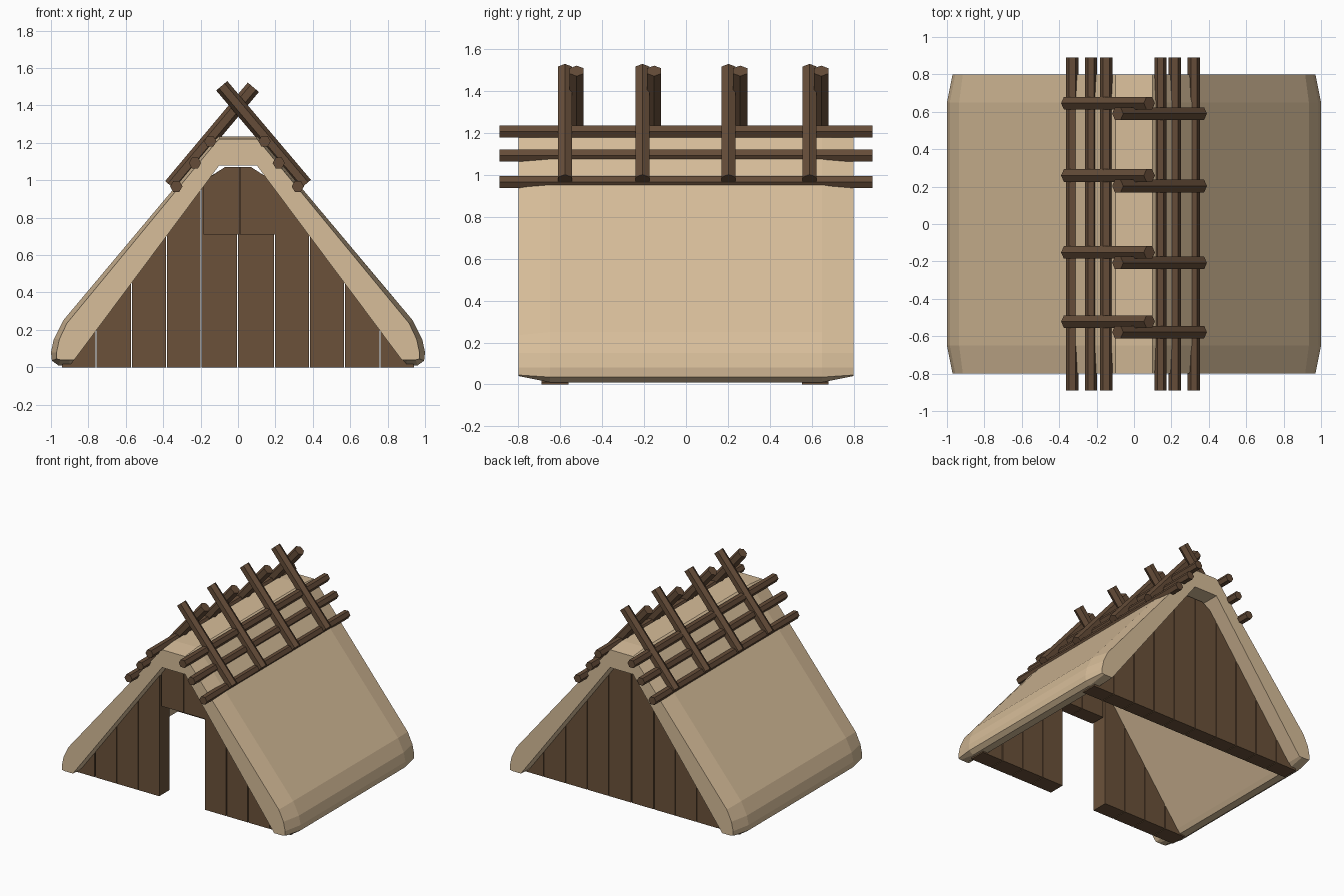
import bpy, bmesh, math
from mathutils import Vector

if "Cube" in bpy.data.objects:
    bpy.data.objects.remove(bpy.data.objects["Cube"])


def material(name, rgb):
    m = bpy.data.materials.new(name)
    m.diffuse_color = (*rgb, 1)
    m.use_nodes = True
    m.node_tree.nodes["Principled BSDF"].inputs["Base Color"].default_value = m.diffuse_color
    return m


THATCH = material("thatch straw", (0.68, 0.51, 0.32))
PLANK = material("plank brown", (0.145, 0.083, 0.042))
POLE = material("pole brown", (0.13, 0.073, 0.040))


def finish(name, bm, mat):
    bmesh.ops.recalc_face_normals(bm, faces=bm.faces)
    me = bpy.data.meshes.new(name)
    bm.to_mesh(me)
    bm.free()
    me.materials.append(mat)
    ob = bpy.data.objects.new(name, me)
    bpy.context.collection.objects.link(ob)
    return ob


def loft(name, sections, mat):
    """Join a row of (y, [(x, z), ...]) outlines into a closed solid."""
    bm = bmesh.new()
    rings = [[bm.verts.new((x, y, z)) for x, z in pts] for y, pts in sections]
    n = len(rings[0])
    for a, b in zip(rings, rings[1:]):
        for i in range(n):
            j = (i + 1) % n
            bm.faces.new((a[i], a[j], b[j], b[i]))
    bm.faces.new(rings[0])
    bm.faces.new(rings[-1])
    return finish(name, bm, mat)


# Thatched roof: hollow arch, slightly fuller in the middle than at its ends
INNER = [(0.875, 0.04), (0.10, 1.08)]
MID = [(0.10, 1.235), (0.125, 1.215), (0.935, 0.25), (0.985, 0.15),
       (1.0, 0.08), (0.995, 0.035), (0.96, 0.01), (0.90, 0.01)]
END = [(0.10, 1.22), (0.12, 1.20), (0.915, 0.235), (0.955, 0.15),
       (0.97, 0.08), (0.97, 0.045), (0.95, 0.04), (0.90, 0.04)]


def arch(half):
    half = half + INNER
    return half + [(-x, z) for x, z in reversed(half)]


loft("thatched_roof", [(-0.80, arch(END)), (-0.65, arch(MID)),
                       (0.65, arch(MID)), (0.80, arch(END))], THATCH)


# Gable planks, cut to the roof slope at the top
def slope(x):
    x = abs(x)
    return max(0.004, min(1.07, 1.07 - 0.636 * (x - 0.07), 1.30 * (0.95 - x)))


def plank(name, x0, x1, y0, y1, z0=0.0):
    xs = [x0] + [x for x in (-0.18, -0.07, 0.07, 0.18) if x0 + 0.005 < x < x1 - 0.005] + [x1]
    pts = [(x0, z0), (x1, z0)] + [(x, slope(x)) for x in reversed(xs)]
    loft(name, [(y0, pts), (y1, pts)], PLANK)


EDGES = [-0.945, -0.76, -0.57, -0.383, -0.198, -0.002, 0.195, 0.383, 0.57, 0.76, 0.945]
for i, (a, b) in enumerate(zip(EDGES, EDGES[1:])):
    a, b = a + 0.003, b - 0.003
    plank(f"back_plank_{i}", a, b, 0.555, 0.68)
    if i not in (4, 5):          # doorway
        plank(f"front_plank_{i}", a, b, -0.69, -0.56)
plank("door_lintel_left", -0.185, 0.008, -0.685, -0.565, 0.71)
plank("door_lintel_right", 0.012, 0.197, -0.685, -0.565, 0.71)


# Six-sided poles
def pole(name, p, q, r, side):
    p, q, side = Vector(p), Vector(q), Vector(side).normalized()
    other = (q - p).normalized().cross(side)
    bm = bmesh.new()
    rings = [[bm.verts.new(c + r * (math.cos(k * math.pi / 3) * side
                                    + math.sin(k * math.pi / 3) * other))
              for k in range(6)] for c in (p, q)]
    for k in range(6):
        j = (k + 1) % 6
        bm.faces.new((rings[0][k], rings[0][j], rings[1][j], rings[1][k]))
    for ring in rings:
        bm.faces.new(ring)
    finish(name, bm, POLE)


# Long ridge poles
for i, (x, z) in enumerate([(-0.33, 0.967), (-0.23, 1.092), (-0.148, 1.208),
                            (0.142, 1.208), (0.218, 1.092), (0.32, 0.967)]):
    pole(f"ridge_pole_{i}", (x, -0.89, z), (x, 0.89, z), 0.033, (1, 0, 0))

# Crossed rafters over the ridge
for i, y in enumerate((-0.578, -0.208, 0.203, 0.59)):
    pole(f"rafter_right_{i}", (0.36, y, 0.977), (-0.087, y, 1.505), 0.039, (0.53, 0, 0.45))
    y += 0.056
    pole(f"rafter_left_{i}", (-0.36, y, 0.97), (0.082, y, 1.497), 0.039, (-0.53, 0, 0.45))
